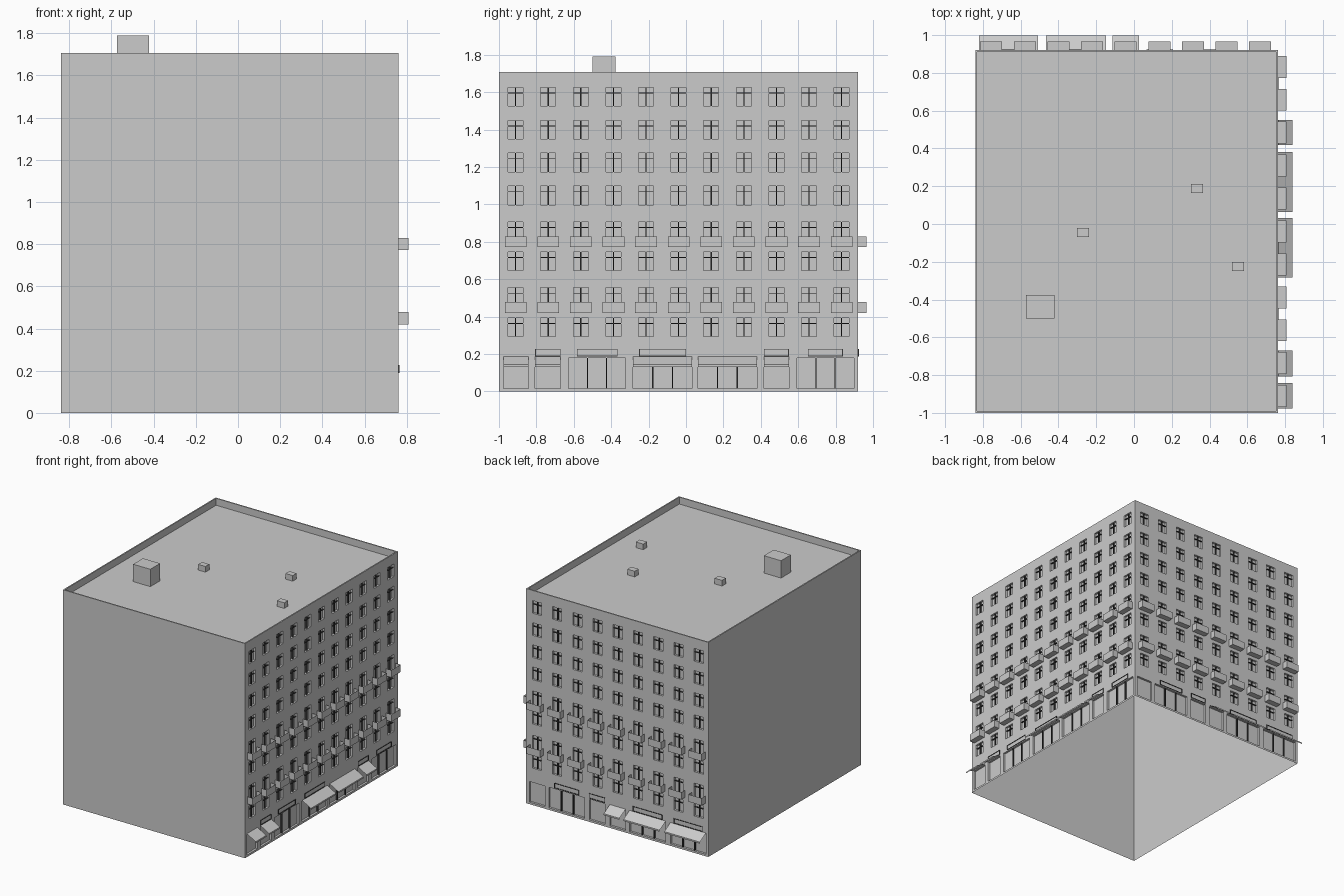
import bpy, bmesh
from mathutils import Vector

old = bpy.data.objects.get("Cube")
if old:
    bpy.data.objects.remove(old, do_unlink=True)


def material(name, value):
    mat = bpy.data.materials.new(name)
    mat.use_nodes = True
    colour = (value, value, value, 1)
    mat.diffuse_color = colour
    mat.node_tree.nodes["Principled BSDF"].inputs["Base Color"].default_value = colour
    return mat


GREY = material("plain_grey", 0.6)
DARK = material("dark_trim", 0.04)

WEST, EAST, SOUTH, NORTH = -0.84, 0.762, -1.0, 0.92
TOP, ROOF = 1.707, 1.652
RECESS = 0.017


def finish(name, bm, mat=GREY, solid=True):
    if solid:
        bmesh.ops.recalc_face_normals(bm, faces=bm.faces)
    mesh = bpy.data.meshes.new(name)
    bm.to_mesh(mesh)
    bm.free()
    mesh.materials.append(mat)
    obj = bpy.data.objects.new(name, mesh)
    bpy.context.scene.collection.objects.link(obj)
    return obj


def box(bm, low, high):
    low, high = Vector(low), Vector(high)
    for v in bmesh.ops.create_cube(bm, size=1)["verts"]:
        v.co = (low + high) / 2 + v.co * (high - low)
    return bm


# Facade coordinates: u along the wall, d outward from it, z up
def place(wall, u, d, z):
    return Vector((EAST + d, u, z)) if wall == "east" else Vector((u, NORTH + d, z))


def wall_box(bm, wall, u, d, z):
    box(bm, place(wall, u[0], d[0], z[0]), place(wall, u[1], d[1], z[1]))


# Thin sheet swept along the wall from a to b, following (d, z) points
def wall_sheet(bm, wall, a, b, points):
    for (d0, z0), (d1, z1) in zip(points, points[1:]):
        quad = [place(wall, a, d0, z0), place(wall, b, d0, z0),
                place(wall, b, d1, z1), place(wall, a, d1, z1)]
        if wall == "east":
            quad.reverse()
        bm.faces.new([bm.verts.new(p) for p in quad])


columns = {"east": [-0.911 + 0.1743 * i for i in range(11)],
           "north": [-0.756 + 0.178 * i for i in range(9)]}
# Rows: bottom, top, has balcony
rows = []
for i in range(8):
    top = 0.394 + 0.176 * i
    balcony = i in (1, 3)
    rows.append((top - 0.136, top - 0.015, True) if balcony else (top - 0.1, top, False))

# Shops: start, end, has awning, sign inset (None for no sign)
shops = {"east": [(-0.977, -0.843, True, None), (-0.807, -0.67, True, 0),
                  (-0.627, -0.323, False, 0.043), (-0.283, 0.033, True, 0.033),
                  (0.063, 0.38, True, None), (0.417, 0.55, True, 0),
                  (0.593, 0.897, False, 0.058)],
         "north": [(-0.82, -0.507, True, 0.03), (-0.466, -0.147, True, 0.03),
                   (-0.113, 0.026, True, None), (0.067, 0.207, False, 0),
                   (0.247, 0.563, False, 0.05), (0.597, 0.735, False, None)]}

cutters, bars, balconies = bmesh.new(), bmesh.new(), bmesh.new()
mullions, awnings, signs = bmesh.new(), bmesh.new(), bmesh.new()

# Windows with a dark cross bar, and open-topped balconies
for wall, places in columns.items():
    for u in places:
        for low, high, balcony in rows:
            wall_box(cutters, wall, (u - 0.04, u + 0.04), (-RECESS, 0.02), (low, high))
            wall_box(bars, wall, (u - 0.003, u + 0.003), (-RECESS, -0.005), (low, high))
            bar = high - 0.03
            wall_box(bars, wall, (u - 0.04, u + 0.04), (-RECESS, -0.006), (bar - 0.002, bar + 0.002))
            if balcony:
                base, rail, out, half = low - 0.014, low + 0.044, 0.046, 0.058
                wall_sheet(balconies, wall, u - half, u + half, [(out, rail), (out, base), (0, base)])
                for side in (u - half, u + half):
                    corners = [(0, base), (out, base), (out, rail), (0, rail)]
                    balconies.faces.new([balconies.verts.new(place(wall, side, d, z))
                                         for d, z in corners])

# Shop fronts, sloping awnings with a valance, and outlined sign boards
for wall, fronts in shops.items():
    for a, b, awning, inset in fronts:
        wall_box(cutters, wall, (a, b), (-RECESS, 0.02), (0.016, 0.18))
        panes = 3 if b - a > 0.2 else 1
        for i in range(1, panes):
            u = a + (b - a) * i / panes
            wall_box(mullions, wall, (u - 0.003, u + 0.003), (-RECESS, -0.004), (0.016, 0.18))
        if awning:
            wall_sheet(awnings, wall, a, b, [(0, 0.186), (0.077, 0.143), (0.077, 0.131)])
        if inset is not None:
            a, b, low, high, t = a + inset, b - inset, 0.188, 0.228, 0.004
            for z in (low, high - t):
                wall_box(signs, wall, (a, b), (0, t), (z, z + t))
            for u in (a, b - t):
                wall_box(signs, wall, (u, u + t), (0, t), (low + t, high - t))

# Building body with a parapet around a sunken roof
bm = box(bmesh.new(), (WEST, SOUTH, 0), (EAST, NORTH, TOP))
bm.normal_update()
roof = max(bm.faces, key=lambda f: f.calc_center_median().z)
bmesh.ops.inset_region(bm, faces=[roof], thickness=0.014)
floor = bmesh.ops.extrude_discrete_faces(bm, faces=[roof])["faces"][0]
for v in floor.verts:
    v.co.z = ROOF
body = finish("building_body", bm)

cutter = finish("opening_cutter", cutters)
cutter.hide_render = True
cut = body.modifiers.new("openings", "BOOLEAN")
cut.operation, cut.solver, cut.object = "DIFFERENCE", "EXACT", cutter
bpy.context.view_layer.objects.active = body
bpy.ops.object.modifier_apply(modifier=cut.name)
bpy.data.objects.remove(cutter, do_unlink=True)

# The shell is open underneath
bm = bmesh.new()
bm.from_mesh(body.data)
under = [f for f in bm.faces if f.calc_center_median().z < 0.001]
bmesh.ops.delete(bm, geom=under, context="FACES")
bm.to_mesh(body.data)
bm.free()

finish("window_bars", bars, DARK)
finish("balconies", balconies, solid=False)
finish("shop_mullions", mullions, DARK)
finish("awnings", awnings, solid=False)
finish("sign_outlines", signs, DARK)

# Stair housing and small vents on the roof
finish("roof_housing", box(bmesh.new(), (-0.573, -0.499, ROOF), (-0.422, -0.376, 1.79)))
vents = bmesh.new()
for x, y in ((-0.27, -0.045), (0.334, 0.189), (0.55, -0.226)):
    box(vents, (x - 0.032, y - 0.024, ROOF), (x + 0.032, y + 0.024, ROOF + 0.045))
finish("roof_vents", vents)
